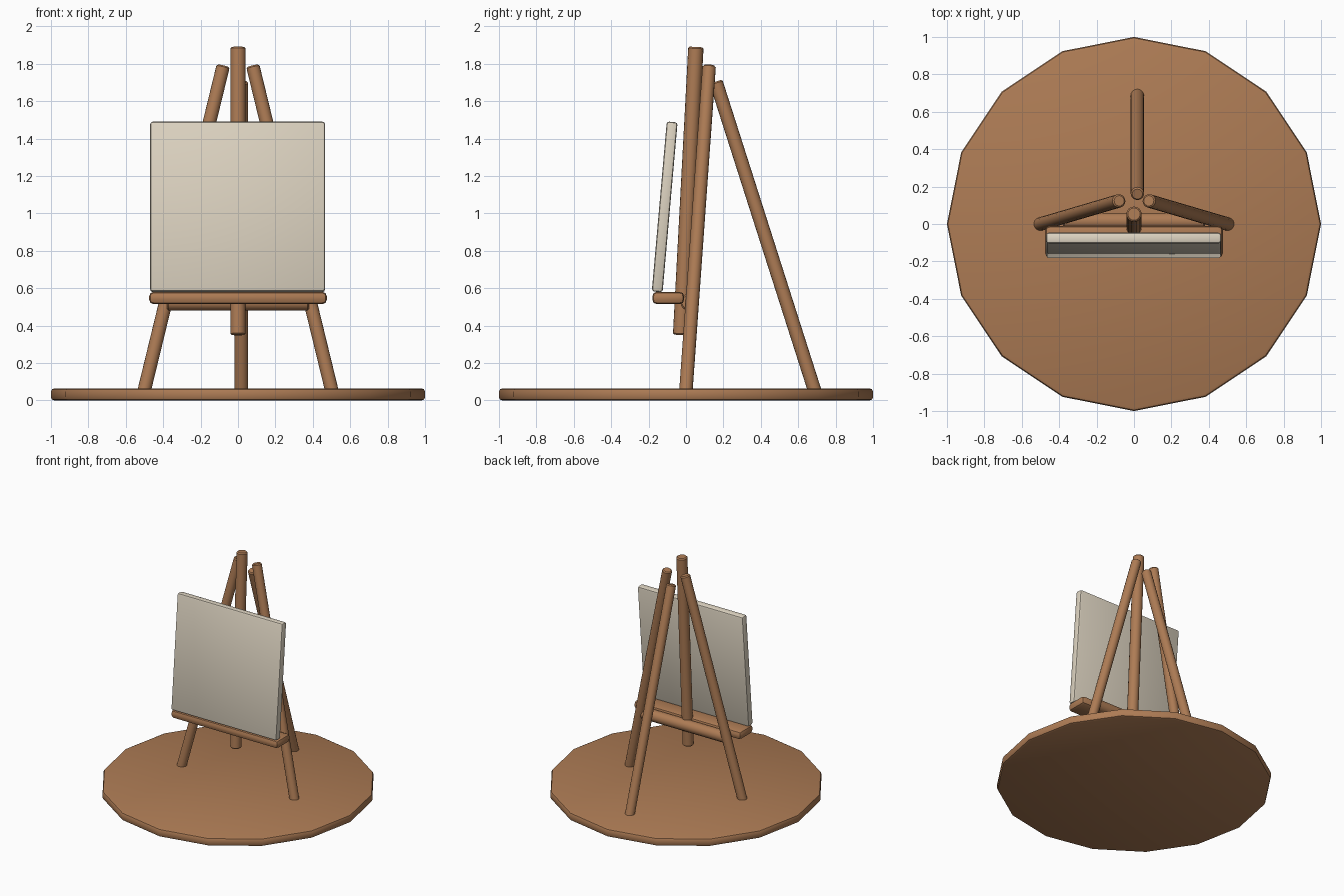
import bpy, bmesh, math
from mathutils import Vector, Matrix

if "Cube" in bpy.data.objects:
    bpy.data.objects.remove(bpy.data.objects["Cube"])


def material(name, rgb):
    m = bpy.data.materials.new(name)
    m.diffuse_color = (*rgb, 1)
    m.use_nodes = True
    m.node_tree.nodes["Principled BSDF"].inputs["Base Color"].default_value = m.diffuse_color
    return m


wood = material("warm wood", (0.42, 0.20, 0.09))
cream = material("canvas cream", (0.72, 0.65, 0.53))


def finish(bm, name, mat, matrix):
    bm.transform(matrix)
    mesh = bpy.data.meshes.new(name)
    bm.to_mesh(mesh)
    bm.free()
    mesh.materials.append(mat)
    ob = bpy.data.objects.new(name, mesh)
    bpy.context.collection.objects.link(ob)
    bpy.ops.object.select_all(action='DESELECT')
    ob.select_set(True)
    bpy.context.view_layer.objects.active = ob
    bpy.ops.object.shade_smooth_by_angle(angle=math.radians(35))
    return ob


def rod(name, a, b, radius, sides=16, bevel=0.008, segments=1, turn=0.0):
    """Cylinder between two points with softened rims."""
    a, b = Vector(a), Vector(b)
    bm = bmesh.new()
    bmesh.ops.create_cone(bm, cap_ends=True, segments=sides, radius1=radius,
                          radius2=radius, depth=(b - a).length)
    rims = [e for e in bm.edges if abs(e.verts[0].co.z - e.verts[1].co.z) < 1e-5]
    bmesh.ops.bevel(bm, geom=rims, offset=bevel, segments=segments,
                    profile=0.5, affect='EDGES')
    rot = (b - a).to_track_quat('Z', 'Y').to_matrix().to_4x4()
    return finish(bm, name, wood, Matrix.Translation((a + b) / 2) @ rot
                  @ Matrix.Rotation(turn, 4, 'Z'))


def slab(name, mat, centre, size, bevel, tilt=0.0):
    """Box with rounded edges, tilted about x."""
    bm = bmesh.new()
    bmesh.ops.create_cube(bm, size=1)
    bmesh.ops.scale(bm, vec=size, verts=bm.verts)
    bmesh.ops.bevel(bm, geom=list(bm.edges), offset=bevel, segments=2,
                    profile=0.5, affect='EDGES')
    return finish(bm, name, mat, Matrix.Translation(centre)
                  @ Matrix.Rotation(tilt, 4, 'X'))


# Round base
rod("base", (0, 0, 0), (0, 0, 0.065), 1.0, bevel=0.018, segments=2)

# Tripod legs
for side, label in ((-1, "left"), (1, "right")):
    rod("front_leg_" + label, (side * 0.507, -0.002, 0.03),
        (side * 0.079, 0.124, 1.79), 0.036)
rod("back_leg", (0.018, 0.695, 0.03), (0.018, 0.16, 1.705), 0.036)

# Leaning centre mast and crossbar between the front legs
rod("mast", (0, -0.029, 0.35), (0, 0.053, 1.89), 0.041)
rod("crossbar", (-0.38, 0.015, 0.525), (0.38, 0.015, 0.525), 0.045)

# Ledge and canvas
slab("ledge", wood, (0, -0.095, 0.548), (0.95, 0.17, 0.066), 0.024)
slab("canvas", cream, (-0.002, -0.114, 1.035), (0.935, 0.058, 0.912), 0.014,
     -math.atan2(0.075, 0.85))
